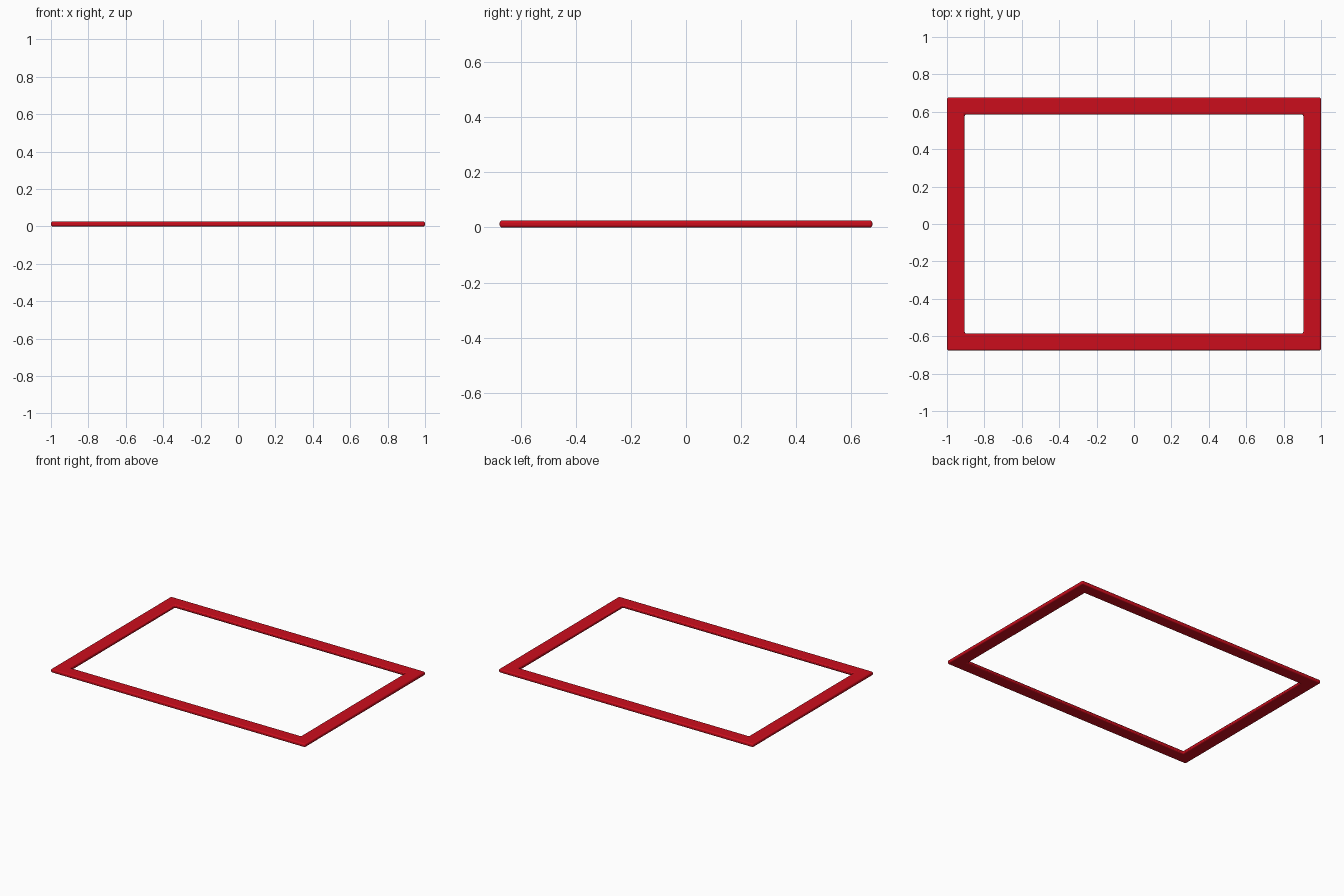
import bpy, bmesh

if "Cube" in bpy.data.objects:
    bpy.data.objects.remove(bpy.data.objects["Cube"])

OUTER = (1.0, 0.676)
INNER = (0.905, 0.586)
H = 0.025

# Rectangular frame: four corner cross-sections joined in a loop
bm = bmesh.new()
sections = []
for sx, sy in ((1, 1), (-1, 1), (-1, -1), (1, -1)):
    sections.append([bm.verts.new((sx * w, sy * d, z))
                     for (w, d), z in ((OUTER, 0), (OUTER, H), (INNER, H), (INNER, 0))])
for i in range(4):
    a, b = sections[i], sections[(i + 1) % 4]
    for j in range(4):
        k = (j + 1) % 4
        bm.faces.new((a[j], b[j], b[k], a[k]))
bmesh.ops.recalc_face_normals(bm, faces=bm.faces)
mesh = bpy.data.meshes.new("border_frame")
bm.to_mesh(mesh)
bm.free()
frame = bpy.data.objects.new("border_frame", mesh)
bpy.context.collection.objects.link(frame)

# Softly rounded edges
bev = frame.modifiers.new("rounded_edges", 'BEVEL')
bev.width = 0.008
bev.segments = 3
bev.limit_method = 'ANGLE'

# Red finish
mat = bpy.data.materials.new("red")
mat.diffuse_color = (0.6, 0.004, 0.012, 1)
mat.use_nodes = True
mat.node_tree.nodes["Principled BSDF"].inputs["Base Color"].default_value = mat.diffuse_color
mesh.materials.append(mat)

bpy.context.view_layer.objects.active = frame
frame.select_set(True)
bpy.ops.object.shade_smooth_by_angle()
